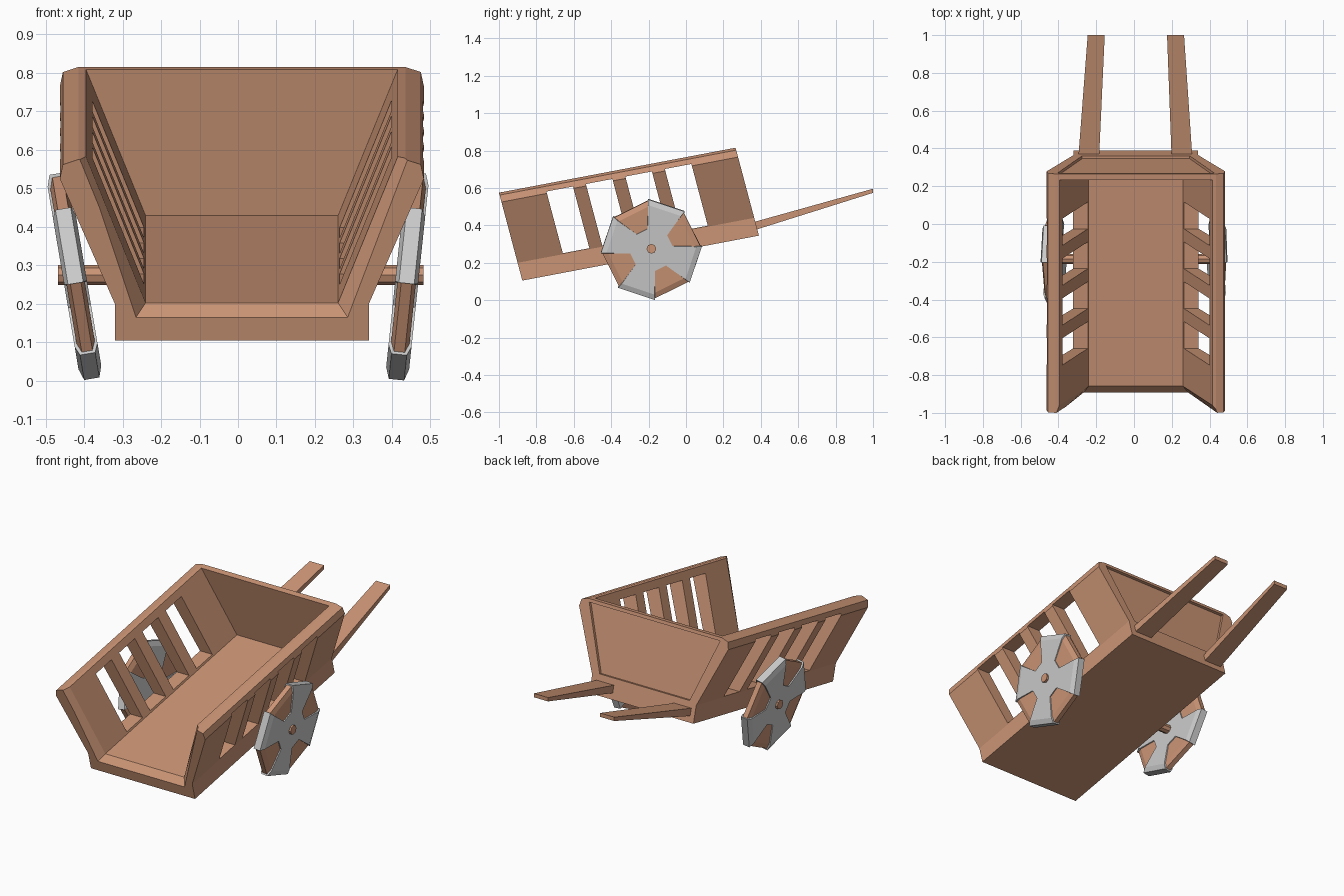
import bpy, bmesh, math
from mathutils import Matrix, Vector

if "Cube" in bpy.data.objects:
    bpy.data.objects.remove(bpy.data.objects["Cube"])

wood = bpy.data.materials.new("wood")
wood.diffuse_color = (0.60, 0.30, 0.18, 1)
wood.use_nodes = True
wood.node_tree.nodes["Principled BSDF"].inputs["Base Color"].default_value = wood.diffuse_color

# Tilted, sheared bed space: (x, along bed, height) -> world
BED = Matrix(((1, 0, 0, 0.01),
              (0, 1, -0.266, -0.875),
              (0, 0.19, 1, 0.105),
              (0, 0, 0, 1)))


def loft(name, sections, matrix=Matrix(), mat=None):
    """Closed solid through equal-length loops of points."""
    bm = bmesh.new()
    loops = [[bm.verts.new(matrix @ Vector(p)) for p in s] for s in sections]
    n = len(loops[0])
    for a, b in zip(loops, loops[1:]):
        for i in range(n):
            j = (i + 1) % n
            bm.faces.new((a[i], a[j], b[j], b[i]))
    bm.faces.new(loops[0])
    bm.faces.new(loops[-1])
    bmesh.ops.recalc_face_normals(bm, faces=bm.faces)
    mesh = bpy.data.meshes.new(name)
    bm.to_mesh(mesh)
    bm.free()
    if mat:
        mesh.materials.append(mat)
    ob = bpy.data.objects.new(name, mesh)
    bpy.context.collection.objects.link(ob)
    return ob


def section(half, s):
    """Mirror half outline (x, h), bottom to top, into a loop at distance s."""
    return [(x, s, h) for x, h in half] + [(-x, s, h) for x, h in reversed(half)]


def cut(ob, sections):
    cutter = loft("cutter", sections, BED, wood)
    cutter.hide_render = True
    mod = ob.modifiers.new("cut", 'BOOLEAN')
    mod.operation, mod.solver, mod.object = 'DIFFERENCE', 'EXACT', cutter
    bpy.context.view_layer.objects.active = ob
    bpy.ops.object.modifier_apply(modifier=mod.name)
    bpy.data.objects.remove(cutter)


# Cart bed: flared outer block, hollowed, open at the front
outer = [(0.33, 0), (0.33, 0.095), (0.473, 0.42), (0.465, 0.457), (0.425, 0.47)]
bed = loft("cart_bed", [section(outer, 0), section(outer, 1.265)], BED, wood)
inner = [(0.25, 0.09), (0.458, 0.6)]
cut(bed, [section([(0.30, 0.03), (0.49, 0.6)], -0.04),
          section(inner, 0.04), section(inner, 1.232)])
# recessed panel on the tail board
recess = [(0.285, 0.11), (0.415, 0.452)]
cut(bed, [section(recess, 1.25), section(recess, 1.4)])
# four slots through both side walls, leaving slats
slot = [(0.6, 0.1), (0.6, 0.43)]
for i in range(4):
    s = 0.243 + 0.211 * i
    cut(bed, [section(slot, s), section(slot, s + 0.142)])


# Handles
def rect(x, y, z, w, h):
    return [(x + a * w / 2, y, z + b * h / 2)
            for a, b in ((-1, -1), (1, -1), (1, 1), (-1, 1))]


for side, tag in ((-1, "left"), (1, "right")):
    loft(f"{tag}_handle", [rect(0.007 + side * 0.247, 0.35, 0.392, 0.11, 0.045),
                           rect(0.01 + side * 0.21, 1.0, 0.585, 0.09, 0.022)], mat=wood)


# Wheels: octagonal wooden disc wrapped by a four-armed metal plate
def ring(x, polar):
    return [(x, r * math.cos(math.radians(a)), r * math.sin(math.radians(a)))
            for a, r in polar]


def octagon(r):
    return [(4 + 45 * k, r) for k in range(8)]


def cross(r):
    return [(4 + 90 * k + a, q) for k in range(4)
            for a, q in ((0, r), (6, 0.115), (39, 0.115), (45, r))]


for tag, x, tilt in (("left", -0.425, -9.6), ("right", 0.44, 6)):
    m = Matrix.Translation((x, -0.185, 0.272)) @ Matrix.Rotation(math.radians(tilt), 4, 'Y')
    for part, shape, w, r, mat in (("wheel_disc", octagon, 0.024, 0.263, wood),
                                   ("wheel_plate", cross, 0.030, 0.271, None)):
        loft(f"{tag}_{part}", [ring(-w, shape(r - 0.03)), ring(-w + 0.01, shape(r)),
                               ring(w - 0.01, shape(r)), ring(w, shape(r - 0.03))], m, mat)

# Axle
hub = [(45 * k, 0.026) for k in range(8)]
loft("axle", [ring(-0.468, hub), ring(0.482, hub)],
     Matrix.Translation((0, -0.185, 0.275)), wood)
